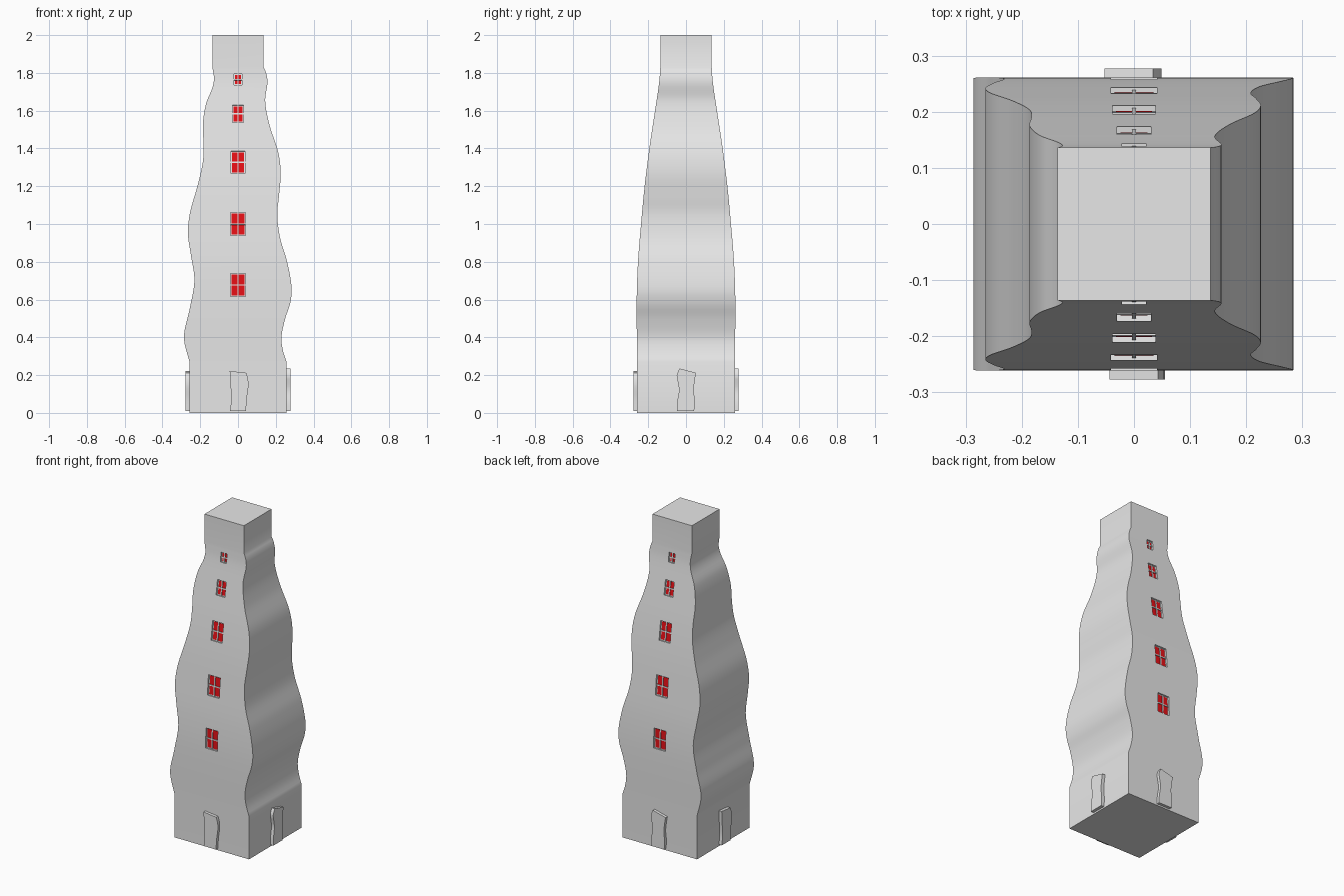
import bpy, bmesh, math
from mathutils import Matrix, Vector

cube = bpy.data.objects.get("Cube")
if cube:
    bpy.data.objects.remove(cube, do_unlink=True)


def material(name, rgb):
    m = bpy.data.materials.new(name)
    m.use_nodes = True
    m.diffuse_color = (*rgb, 1)
    m.node_tree.nodes["Principled BSDF"].inputs["Base Color"].default_value = (*rgb, 1)
    return m


stone = material("pale grey stone", (0.8, 0.8, 0.8))
red = material("red glass", (0.8, 0.005, 0.008))


def make_object(name, bm, mat):
    bmesh.ops.recalc_face_normals(bm, faces=bm.faces)
    mesh = bpy.data.meshes.new(name)
    bm.to_mesh(mesh)
    bm.free()
    mesh.materials.append(mat)
    ob = bpy.data.objects.new(name, mesh)
    bpy.context.collection.objects.link(ob)
    return ob


def smooth(ob, degrees):
    bpy.ops.object.select_all(action="DESELECT")
    ob.select_set(True)
    bpy.context.view_layer.objects.active = ob
    bpy.ops.object.shade_smooth_by_angle(angle=math.radians(degrees))


def curve_value(points, z):
    """Smooth interpolation through (z, value) points."""
    i = 0
    while i < len(points) - 2 and z > points[i + 1][0]:
        i += 1

    def slope(k):
        a, b = points[max(k - 1, 0)], points[min(k + 1, len(points) - 1)]
        return (b[1] - a[1]) / (b[0] - a[0])

    (z0, v0), (z1, v1) = points[i], points[i + 1]
    h = z1 - z0
    t = (z - z0) / h
    return ((2*t**3 - 3*t**2 + 1) * v0 + (t**3 - 2*t**2 + t) * h * slope(i)
            + (3*t**2 - 2*t**3) * v1 + (t**3 - t**2) * h * slope(i + 1))


# Wavy outline of each side wall and the tapering half depth
BASE, NECK = 0.27, 1.83
right_wave = [(.27, -.257), (.4, -.286), (.55, -.256), (.7, -.231), (.84, -.25), (.95, -.265),
              (1.06, -.254), (1.2, -.215), (1.33, -.186), (1.43, -.183), (1.53, -.186),
              (1.64, -.168), (1.72, -.136), (1.77, -.127), (1.83, -.136)]
left_wave = [(.27, .257), (.33, .238), (.4, .23), (.5, .25), (.58, .276), (.66, .284), (.8, .26),
             (.93, .222), (1.05, .208), (1.15, .217), (1.27, .226), (1.38, .213), (1.52, .168),
             (1.65, .144), (1.75, .156), (1.8, .149), (1.83, .136)]
depth = [(.27, .259), (.6, .261), (.8, .254), (1, .238), (1.2, .219), (1.4, .194),
         (1.6, .164), (1.75, .142), (1.83, .136)]

# Tower body: stacked rectangular rings
STEPS = 90
levels = [0] + [BASE + (NECK - BASE) * i / STEPS for i in range(STEPS + 1)] + [2]
bm = bmesh.new()
rings = []
for z in levels:
    k = min(max(z, BASE), NECK)
    xr, xl, y = (curve_value(p, k) for p in (right_wave, left_wave, depth))
    rings.append([bm.verts.new(v) for v in ((xr, -y, z), (xl, -y, z), (xl, y, z), (xr, y, z))])
for a, b in zip(rings, rings[1:]):
    for i in range(4):
        j = (i + 1) % 4
        bm.faces.new((a[i], a[j], b[j], b[i]))
bm.faces.new(rings[0][::-1])
bm.faces.new(rings[-1])
tower = make_object("tower", bm, stone)


def wall_frame(z, turn):
    """Matrix with x across, y up along the wall and z pointing outward."""
    s = (curve_value(depth, z + .04) - curve_value(depth, z - .04)) / .08
    up = Vector((0, -s, 1)).normalized()
    out = Vector((0, -1, -s)).normalized()
    m = Matrix((Vector((1, 0, 0)), up, out)).transposed().to_4x4()
    m.translation = (0, -curve_value(depth, z), z)
    return Matrix.Rotation(turn, 4, "Z") @ m


def add_box(bm, frame, center, size):
    m = frame @ Matrix.Translation(center) @ Matrix.Diagonal((*size, 1))
    bmesh.ops.create_cube(bm, size=1, matrix=m)


# Windows on front and back: height, half width, half height
windows = [(.677, .035, .056), (1, .035, .056), (1.327, .032, .053),
           (1.584, .024, .04), (1.765, .015, .024)]
RECESS = 0.011
cut_bm, pane_bm, bar_bm = bmesh.new(), bmesh.new(), bmesh.new()
for turn in (0, math.pi):
    for z, w, h in windows:
        f = wall_frame(z, turn)
        edge = .006
        add_box(cut_bm, f, (0, 0, .02 - RECESS), (2 * (w + edge), 2 * (h + edge), .04))
        gap = .0035
        for sx in (-1, 1):
            for sy in (-1, 1):
                add_box(pane_bm, f, (sx * (w + gap) / 2, sy * (h + gap) / 2, -RECESS + .001),
                        (w - gap, h - gap, .002))
        add_box(bar_bm, f, (0, 0, -RECESS + .003), (2 * gap, 2 * (h + edge), .007))
        add_box(bar_bm, f, (0, 0, -RECESS + .003), (2 * (w + edge), 2 * gap, .007))
cutter = make_object("window_cutter", cut_bm, stone)
make_object("window_panes", pane_bm, red)
make_object("window_bars", bar_bm, stone)

cut = tower.modifiers.new("window recesses", "BOOLEAN")
cut.operation, cut.solver, cut.object = "DIFFERENCE", "EXACT", cutter
smooth(tower, 30)
bpy.ops.object.modifier_apply(modifier=cut.name)
bpy.data.objects.remove(cutter, do_unlink=True)
smooth(tower, 30)

# Crooked doors: left edge, then right edge, bottom to top
door_flat = ([(.01, -.042), (.07, -.036), (.14, -.039), (.222, -.044)],
             [(.01, .042), (.08, .047), (.14, .055), (.18, .053), (.212, .043)])
door_slant = ([(.01, -.048), (.06, -.046), (.12, -.037), (.17, -.044), (.2, -.049), (.235, -.034)],
              [(.01, .043), (.06, .047), (.12, .041), (.17, .046), (.212, .053)])


def add_door(name, edges, turn):
    bm = bmesh.new()
    outline = []
    for pts in edges:
        lo, hi = pts[0][0], pts[-1][0]
        side = [(curve_value(pts, lo + (hi - lo) * i / 12), lo + (hi - lo) * i / 12)
                for i in range(13)]
        outline += side if not outline else side[::-1]
    face = bm.faces.new([bm.verts.new((x, -.25, z)) for x, z in outline])
    new = bmesh.ops.extrude_face_region(bm, geom=[face])["geom"]
    bmesh.ops.translate(bm, vec=(0, -.027, 0),
                        verts=[v for v in new if isinstance(v, bmesh.types.BMVert)])
    bm.transform(Matrix.Rotation(turn, 4, "Z"))
    smooth(make_object(name, bm, stone), 30)


add_door("front_door", door_flat, 0)
add_door("left_door", door_slant, math.pi / 2)
add_door("back_door", door_slant, math.pi)
add_door("right_door", door_flat, -math.pi / 2)
